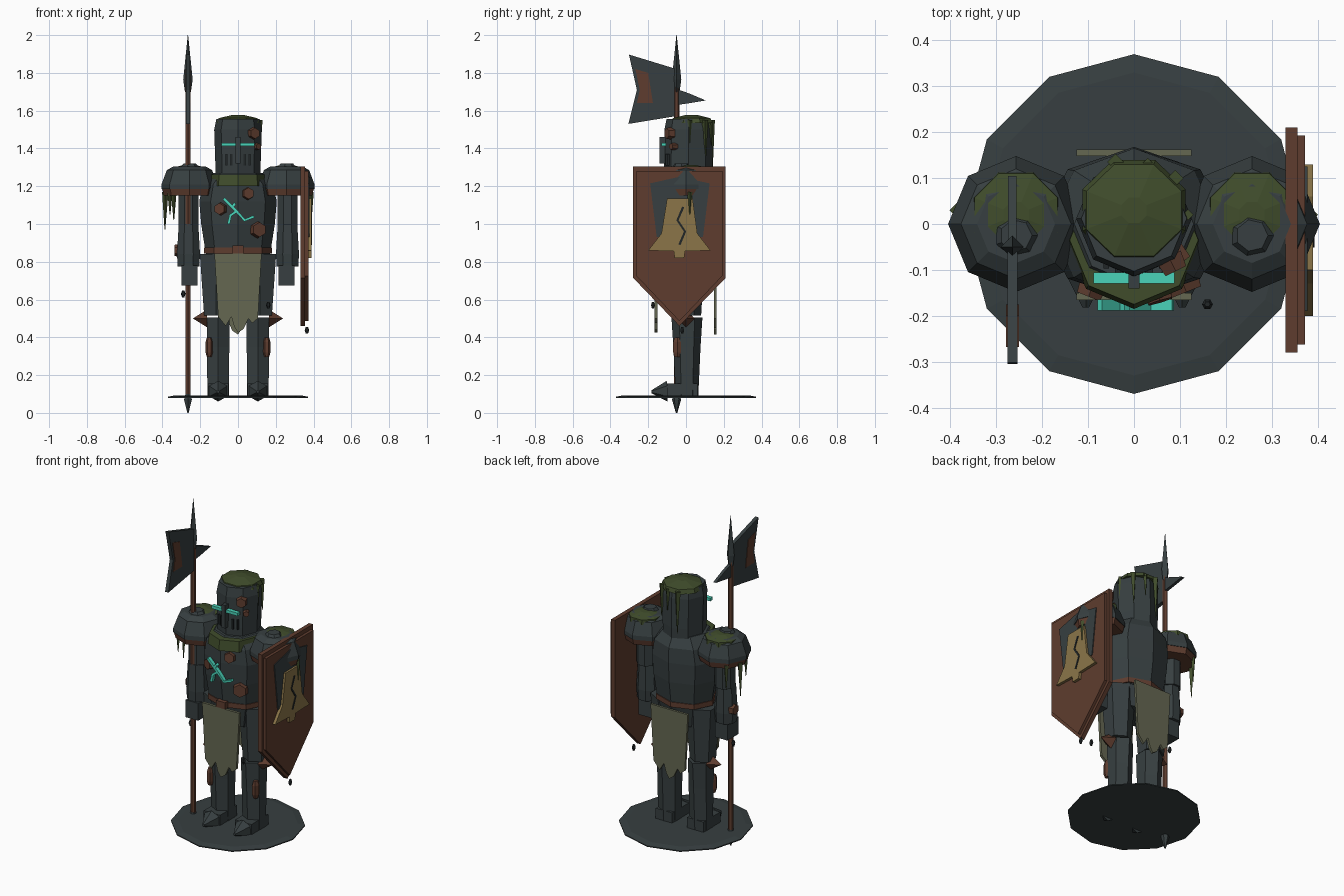
import bpy, bmesh, math
from mathutils import Vector


def material(name, srgb):
    m = bpy.data.materials.new(name)
    m.diffuse_color = [((c + 0.055) / 1.055) ** 2.4 for c in srgb] + [1]
    return m


STEEL = material("dull_steel", (0.215, 0.247, 0.253))
DARK = material("dark_iron", (0.13, 0.15, 0.155))
RUST = material("rusty_wood", (0.37, 0.237, 0.182))
MOSS = material("moss", (0.25, 0.30, 0.17))
CLOTH = material("old_cloth", (0.395, 0.405, 0.32))
BRASS = material("brass", (0.545, 0.46, 0.285))
GLOW = material("glow", (0.29, 0.83, 0.73))


def finish(name, bm, mat):
    bmesh.ops.recalc_face_normals(bm, faces=bm.faces[:])
    me = bpy.data.meshes.new(name)
    bm.to_mesh(me)
    bm.free()
    me.materials.append(mat)
    ob = bpy.data.objects.new(name, me)
    bpy.context.collection.objects.link(ob)
    return ob


def loft(name, rings, mat, n=8, turn=0.0, cx=0.0, cy=0.0):
    """Stack of rings (z, rx, ry) around a vertical axis, capped at both ends."""
    bm = bmesh.new()
    rows = []
    for z, rx, ry in rings:
        rows.append([bm.verts.new((cx + rx * math.cos(turn + math.tau * i / n),
                                   cy + ry * math.sin(turn + math.tau * i / n), z))
                     for i in range(n)])
    for a, b in zip(rows, rows[1:]):
        for i in range(n):
            j = (i + 1) % n
            bm.faces.new((a[i], a[j], b[j], b[i]))
    bm.faces.new(rows[0][::-1])
    bm.faces.new(rows[-1])
    return finish(name, bm, mat)


def taper(name, p0, p1, r0, r1, mat, n=6):
    """Straight tapered prism from p0 to p1."""
    p0, p1 = Vector(p0), Vector(p1)
    d = p1 - p0
    bm = bmesh.new()
    bmesh.ops.create_cone(bm, cap_ends=True, segments=n, radius1=r0, radius2=r1, depth=d.length)
    rot = d.to_track_quat('Z', 'Y').to_matrix().to_4x4()
    bm.transform(rot)
    bmesh.ops.translate(bm, verts=bm.verts[:], vec=(p0 + p1) / 2)
    return finish(name, bm, mat)


def plate(name, pts, axis, lo, hi, mat):
    """Extruded outline: axis 'x' takes (y, z) points, axis 'y' takes (x, z)."""
    bm = bmesh.new()
    at = (lambda p, d: (d, p[0], p[1])) if axis == 'x' else (lambda p, d: (p[0], d, p[1]))
    a = [bm.verts.new(at(p, lo)) for p in pts]
    b = [bm.verts.new(at(p, hi)) for p in pts]
    bm.faces.new(a)
    bm.faces.new(b[::-1])
    for i in range(len(pts)):
        j = (i + 1) % len(pts)
        bm.faces.new((a[i], a[j], b[j], b[i]))
    return finish(name, bm, mat)


def box(name, x0, x1, y0, y1, z0, z1, mat):
    return plate(name, [(x0, z0), (x1, z0), (x1, z1), (x0, z1)], 'y', y0, y1, mat)


def ribbon(name, pts, w, axis, lo, hi, mat):
    """Zigzag strip of width w along a polyline."""
    sides = []
    for i, p in enumerate(pts):
        d = Vector(pts[min(i + 1, len(pts) - 1)]) - Vector(pts[max(i - 1, 0)])
        sides.append((Vector(p), Vector((-d.y, d.x)).normalized() * w / 2))
    outline = [p + o for p, o in sides] + [p - o for p, o in reversed(sides)]
    return plate(name, outline, axis, lo, hi, mat)


# Round base
loft("base_disc", [(0.08, 0.37, 0.37), (0.086, 0.37, 0.37), (0.093, 0.33, 0.33)], STEEL, 12)

# Torso, belt, collar
loft("torso", [(0.84, 0.17, 0.14), (1.0, 0.195, 0.162), (1.12, 0.205, 0.168),
               (1.21, 0.185, 0.165), (1.27, 0.13, 0.13)], STEEL)
loft("pelvis", [(0.72, 0.13, 0.11), (0.85, 0.17, 0.14)], STEEL)
loft("belt", [(0.845, 0.18, 0.15), (0.875, 0.18, 0.15)], RUST)
box("buckle", -0.03, 0.03, -0.168, -0.14, 0.845, 0.885, RUST)
loft("moss_collar", [(1.20, 0.148, 0.15), (1.262, 0.14, 0.14)], MOSS, cy=-0.035)

# Helmet, visor and moss cap
loft("helmet", [(1.26, 0.118, 0.125), (1.32, 0.12, 0.128), (1.5, 0.126, 0.126),
                (1.555, 0.115, 0.115)], STEEL, cy=0.012)
box("nose_bar", -0.012, 0.012, -0.14, -0.10, 1.32, 1.46, STEEL)
loft("moss_cap", [(1.535, 0.122, 0.118), (1.56, 0.112, 0.108), (1.578, 0.03, 0.03)], MOSS,
     turn=math.pi / 8, cy=0.03)
for s in (-1, 1):
    box("eye_slot", *sorted((s * 0.012, s * 0.088)), -0.13, -0.106, 1.412, 1.43, GLOW)
    for x in (0.035, 0.06):
        c = s * x
        y = -0.116 + x * 0.42
        box("breath_slit", c - 0.006, c + 0.006, y - 0.006, y + 0.03, 1.31, 1.37, DARK)
for p0, p1, r in [((-0.04, 0.135, 1.55), (-0.04, 0.14, 1.30), 0.018),
                  ((0.09, 0.10, 1.55), (0.09, 0.105, 1.36), 0.018),
                  ((0.03, 0.13, 1.55), (0.03, 0.135, 1.42), 0.014),
                  ((0.118, 0.02, 1.55), (0.12, 0.02, 1.43), 0.012),
                  ((-0.385, 0.03, 1.17), (-0.387, 0.03, 0.97), 0.017),
                  ((-0.36, -0.06, 1.17), (-0.36, -0.06, 1.05), 0.014),
                  ((-0.34, 0.10, 1.17), (-0.34, 0.10, 1.02), 0.015),
                  ((0.387, 0.02, 1.17), (0.39, 0.02, 1.05), 0.014)]:
    taper("moss_strand", p0, p1, r, 0.002, MOSS, 4)

# Rust patches: centre, outward direction, radius
for c, d, r in [((-0.09, -0.135, 1.08), (-0.4, -1, 0), 0.036),
                ((0.05, -0.145, 1.16), (0.3, -1, 0.1), 0.036),
                ((0.105, -0.125, 0.97), (0.4, -1, 0), 0.046),
                ((0.08, -0.08, 1.48), (0.5, -1, 0), 0.034),
                ((0.095, -0.06, 1.41), (0.8, -1, 0), 0.02),
                ((-0.31, 0.0, 0.86), (-1, 0.0, 0), 0.035)]:
    c, d = Vector(c), Vector(d).normalized()
    taper("rust_patch", c - d * 0.01, c + d * 0.025, r, r * 0.85, RUST)

# Glowing chest crack
for pts in ([(-0.075, 1.135), (-0.03, 1.09), (-0.005, 1.065), (0.035, 1.02), (0.085, 1.04)],
            [(-0.005, 1.07), (-0.04, 1.045), (-0.05, 1.0)],
            [(-0.03, 1.09), (-0.015, 1.11)]):
    ribbon("chest_crack", pts, 0.014, 'y', -0.188, -0.165, GLOW)

# Front and back tabards with torn hems
hem = [(0.105, 0.50), (0.075, 0.475), (0.055, 0.50), (0.03, 0.445), (0.0, 0.425),
       (-0.02, 0.455), (-0.035, 0.51), (-0.065, 0.46), (-0.105, 0.51)]
cloth = [(-0.125, 0.845), (0.125, 0.845)] + hem
plate("front_tabard", cloth, 'y', -0.166, -0.15, CLOTH)
plate("back_tabard", [(-x, z - 0.01) for x, z in cloth], 'y', 0.148, 0.162, CLOTH)

for s in (-1, 1):
    # Legs and feet
    q = math.pi / 6
    loft("thigh", [(0.515, 0.072, 0.075), (0.84, 0.098, 0.095)], STEEL, 6, q, s * 0.117, 0.005)
    loft("shin", [(0.09, 0.066, 0.06), (0.35, 0.068, 0.072), (0.505, 0.07, 0.082)],
         STEEL, 6, q, s * 0.105, 0.005)
    box("foot", s * 0.105 - 0.055, s * 0.105 + 0.055, -0.10, 0.062, 0.085, 0.155, STEEL)
    taper("toe_spike", (s * 0.105, -0.10, 0.115), (s * 0.105, -0.182, 0.112), 0.055, 0.008, STEEL)
    taper("knee_spike", (s * 0.165, 0, 0.5), (s * 0.237, 0, 0.5), 0.046, 0.001, RUST, 4)
    loft("shin_rust", [(0.295, 0.012, 0.018), (0.32, 0.02, 0.026), (0.375, 0.02, 0.026),
                       (0.4, 0.012, 0.018)], RUST, 6, 0, s * 0.152, -0.045)
    # Arms and hands
    cx = s * 0.262
    loft("upper_arm", [(0.99, 0.058, 0.06), (1.2, 0.058, 0.06)], STEEL, 8, q / 1.333, cx)
    loft("forearm", [(0.775, 0.062, 0.062), (0.84, 0.066, 0.066), (1.0, 0.056, 0.058)],
         STEEL, 8, q / 1.333, cx, -0.01)
    box("hand", s * 0.257 - 0.042, s * 0.257 + 0.042, -0.075, 0.03, 0.675, 0.78, STEEL)
    # Pauldrons
    px = s * 0.257
    loft("pauldron", [(1.185, 0.148, 0.148), (1.21, 0.148, 0.148), (1.285, 0.12, 0.12),
                      (1.305, 0.085, 0.085)], STEEL, 8, 0, px)
    loft("pauldron_rim", [(1.15, 0.135, 0.135), (1.187, 0.145, 0.145)], RUST, 8, 0, px)
    loft("pauldron_crown", [(1.29, 0.06, 0.055), (1.32, 0.035, 0.035)], STEEL, 7, 0, px, -0.025)
    loft("pauldron_moss", [(1.27, 0.1, 0.1), (1.298, 0.098, 0.098), (1.313, 0.03, 0.03)],
         MOSS, 8, math.pi / 8, px, 0.02)

# Poleaxe
X, Y = -0.265, -0.05
taper("axe_shaft", (X, Y, 0.07), (X, Y, 1.76), 0.0145, 0.0145, RUST)
taper("butt_spike", (X, Y, 0.07), (X, Y, 0.0), 0.024, 0.004, STEEL)
taper("butt_collar", (X, Y, 0.07), (X, Y, 0.10), 0.024, 0.015, STEEL)
taper("top_spike", (X, Y, 1.765), (X, Y, 2.0), 0.025, 0.001, STEEL, 4)
taper("spike_collar", (X, Y, 1.70), (X, Y, 1.765), 0.016, 0.025, STEEL, 4)
plate("axe_blade", [(-0.302, 1.897), (-0.06, 1.823), (-0.06, 1.57), (-0.305, 1.53), (-0.26, 1.71)],
      'x', X - 0.011, X + 0.011, STEEL)
plate("blade_rust", [(-0.268, 1.82), (-0.2, 1.80), (-0.175, 1.64), (-0.26, 1.64), (-0.245, 1.71)],
      'x', X - 0.014, X + 0.014, RUST)
plate("axe_fluke", [(-0.05, 1.715), (0.02, 1.69), (0.105, 1.654), (0.02, 1.64), (-0.05, 1.63)],
      'x', X - 0.009, X + 0.009, STEEL)

# Shield with bell emblem
outline = [(-0.28, 1.305), (0.21, 1.305), (0.21, 0.715), (-0.035, 0.46), (-0.28, 0.715)]
inner = [(-0.035 + (y + 0.035) * 0.93, 0.89 + (z - 0.89) * 0.94) for y, z in outline]
plate("shield", outline, 'x', 0.33, 0.356, RUST)
plate("shield_face", inner, 'x', 0.35, 0.373, RUST)
plate("shield_field", [(-0.19, 1.215), (-0.035, 1.25), (0.125, 1.215), (0.09, 0.93), (-0.155, 0.93)],
      'x', 0.36, 0.378, STEEL)
plate("bell", [(-0.10, 1.135), (0.035, 1.135), (0.06, 0.95), (0.13, 0.86), (-0.005, 0.856),
               (-0.01, 0.82), (-0.06, 0.82), (-0.065, 0.856), (-0.2, 0.86), (-0.13, 0.95)],
      'x', 0.365, 0.39, BRASS)
ribbon("bell_crack", [(-0.015, 1.09), (-0.045, 1.02), (-0.005, 0.96), (-0.035, 0.89)], 0.012,
       'x', 0.385, 0.393, DARK)

# Loose crumbs
for x, y, z in [(-0.29, -0.04, 0.63), (0.365, -0.02, 0.437), (0.16, -0.175, 0.57)]:
    loft("crumb", [(z - 0.018, 0.006, 0.006), (z, 0.012, 0.012), (z + 0.018, 0.006, 0.006)],
         DARK, 6, 0, x, y)
